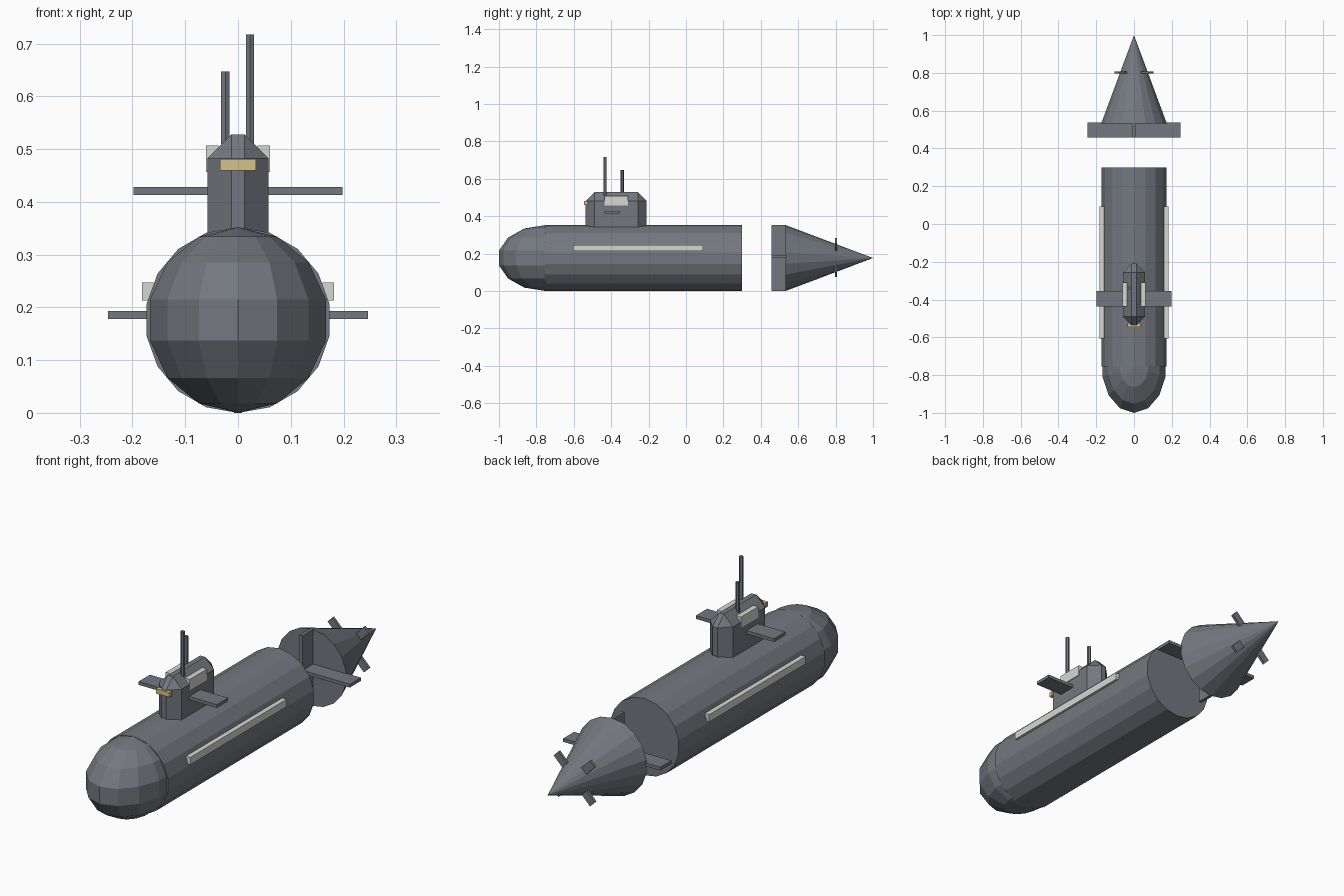
import bpy, bmesh, math
from mathutils import Matrix

if "Cube" in bpy.data.objects:
    bpy.data.objects.remove(bpy.data.objects["Cube"])


def material(name, rgb):
    m = bpy.data.materials.new(name)
    m.diffuse_color = (*rgb, 1)
    m.use_nodes = True
    m.node_tree.nodes["Principled BSDF"].inputs["Base Color"].default_value = m.diffuse_color
    return m


GREY = material("hull grey", (0.175, 0.187, 0.212))
WHITE = material("off white", (0.68, 0.68, 0.64))
YELLOW = material("pale yellow", (0.68, 0.54, 0.25))

AXIS_Z = 0.176   # height of the hull centre line
R = 0.176        # hull radius


def finish(name, bm, mat):
    bmesh.ops.recalc_face_normals(bm, faces=bm.faces)
    me = bpy.data.meshes.new(name)
    bm.to_mesh(me)
    bm.free()
    me.materials.append(mat)
    ob = bpy.data.objects.new(name, me)
    bpy.context.collection.objects.link(ob)
    return ob


def box(name, x, y, z, mat=GREY, bevel=0, spin=None):
    """Box from (min, max) ranges, with optional chamfer or extra matrix."""
    bm = bmesh.new()
    bmesh.ops.create_cube(bm, size=1)
    for v in bm.verts:
        for i, (a, b) in enumerate((x, y, z)):
            v.co[i] = (a + b) / 2 + v.co[i] * (b - a)
    if bevel:
        bmesh.ops.bevel(bm, geom=bm.edges[:], offset=bevel, segments=1,
                        affect='EDGES')
    if spin:
        bm.transform(spin)
    return finish(name, bm, mat)


def lathe(profile, sides):
    """Revolve (radius, z) points around z, with a corner facing -y."""
    bm = bmesh.new()
    rings = []
    for r, z in profile:
        n = sides if r > 1e-6 else 1
        rings.append([bm.verts.new((r * math.sin(2 * math.pi * k / sides),
                                    -r * math.cos(2 * math.pi * k / sides), z))
                      for k in range(n)])
    for a, b in zip(rings, rings[1:]):
        for k in range(sides):
            j = (k + 1) % sides
            ring = [a[k % len(a)], a[j % len(a)], b[j % len(b)], b[k % len(b)]]
            bm.faces.new(list(dict.fromkeys(ring)))
    for ring in (rings[0], rings[-1]):
        if len(ring) > 2:
            bm.faces.new(ring)
    return bm


# turns a lathe shape so its axis runs towards +y
LIE_DOWN = Matrix.Translation((0, 0, AXIS_Z)) @ Matrix.Rotation(-math.pi / 2, 4, 'X')

# main hull tube
bm = lathe([(R, -0.755), (R, 0.30)], 18)
bm.transform(LIE_DOWN)
finish("hull", bm, GREY)

# faceted nose dome, kept only in front of the tube
arc = [math.pi * k / 7 for k in range(8)]
bm = lathe([(abs(math.sin(a)) if 0 < k < 7 else 0, -math.cos(a))
            for k, a in enumerate(arc)], 14)
bm.transform(Matrix.Translation((0, -0.755, AXIS_Z))
             @ Matrix.Diagonal((0.1755, 0.2513, 0.1755, 1)))
bmesh.ops.bisect_plane(bm, geom=bm.verts[:] + bm.edges[:] + bm.faces[:],
                       plane_co=(0, -0.75, 0), plane_no=(0, 1, 0),
                       clear_outer=True)
finish("nose_dome", bm, GREY)

# tail cone
bm = lathe([(R, 0.533), (0, 1.0)], 18)
bm.transform(LIE_DOWN)
finish("tail_cone", bm, GREY)

# crossed tail fins ahead of the cone
box("tail_fin_horizontal", (-0.246, 0.246), (0.457, 0.537), (0.178, 0.193))
box("tail_fin_vertical", (-0.0075, 0.0075), (0.457, 0.535), (0.0, 0.352))

# four propeller blades set diagonally around the cone
for k in range(4):
    turn = (Matrix.Translation((0, 0, AXIS_Z + 0.002))
            @ Matrix.Rotation(math.radians(45 + 90 * k), 4, 'Y'))
    box(f"propeller_blade_{k + 1}", (0.03, 0.13), (0.796, 0.808),
        (-0.0175, 0.0175), spin=turn)

# chamfered sail tower
box("sail", (-0.058, 0.058), (-0.536, -0.21), (0.24, 0.528), bevel=0.046)

# sail diving planes
box("sail_planes", (-0.198, 0.198), (-0.436, -0.354), (0.413, 0.428))

# light panels on both sides of the sail and hull
for side, s in (("right", 1), ("left", -1)):
    box(f"sail_window_{side}", sorted((s * 0.037, s * 0.061)), (-0.436, -0.31),
        (0.457, 0.507), WHITE)
    box(f"hull_stripe_{side}", sorted((s * 0.16, s * 0.182)), (-0.605, 0.092),
        (0.213, 0.247), WHITE)

# yellow front window
box("front_window", (-0.034, 0.034), (-0.545, -0.525), (0.459, 0.481), YELLOW)

# masts on top of the sail
for name, x, y, top in (("periscope", 0.023, -0.433, 0.717),
                        ("antenna", -0.024, -0.34, 0.647)):
    bm = lathe([(0.009, 0.51), (0.009, top)], 6)
    bm.transform(Matrix.Translation((x, y, 0)))
    finish(name, bm, GREY)
